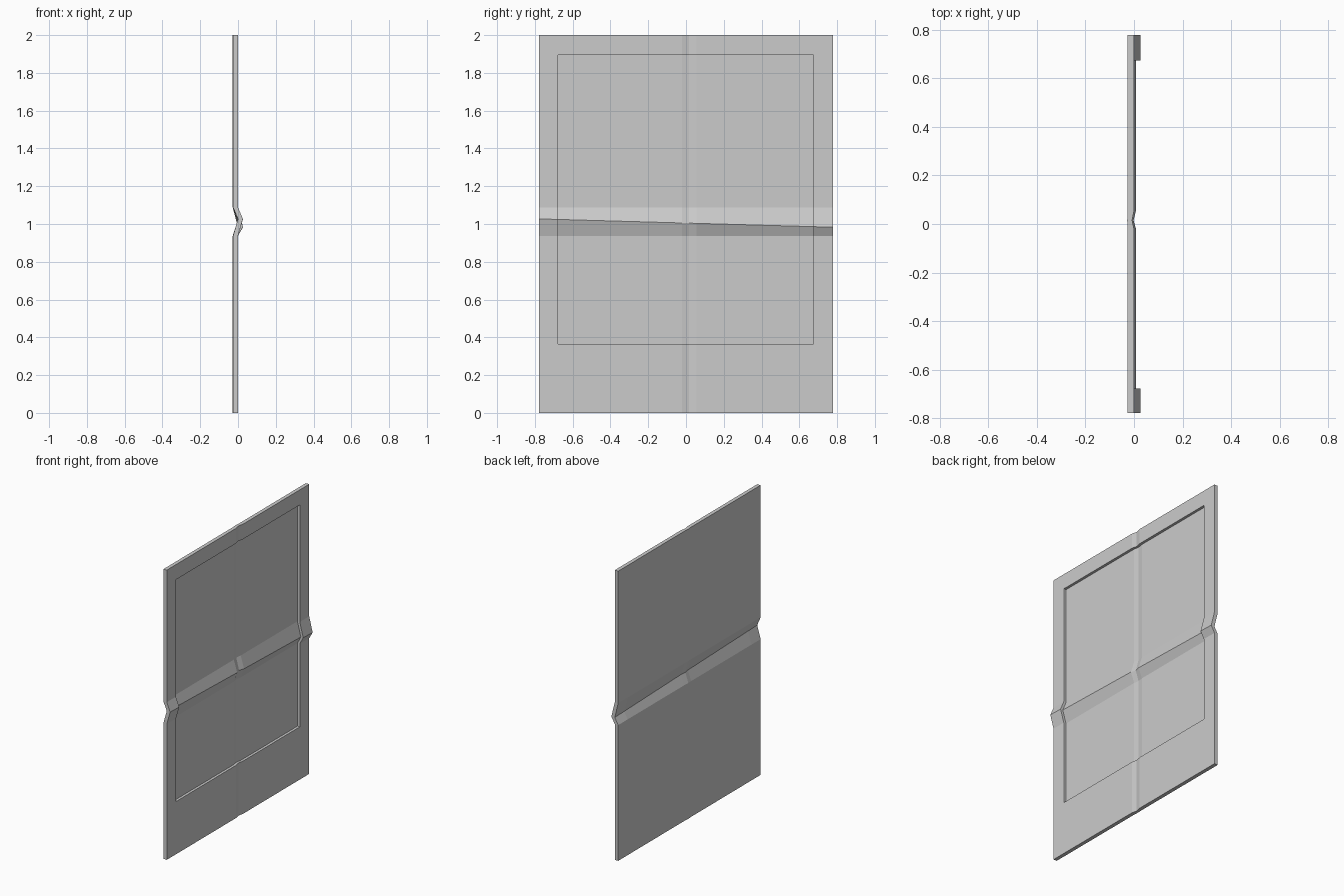
import bpy, bmesh

if "Cube" in bpy.data.objects:
    bpy.data.objects.remove(bpy.data.objects["Cube"])

# Grid lines of the card: outer border, recess border, crease lines
ys = [-0.777, -0.678, -0.02, 0.015, 0.055, 0.674, 0.777]
zs = [0.0, 0.364, 0.937, 1.005, 1.088, 1.896, 2.0]
BACK, FLOOR, FRONT = -0.026, -0.018, 0.0
FOLD = 0.026  # height of the horizontal crease


def place(level, i, j):
    """Point of a sheet layer, bent by the two creases."""
    x, y, z = level, ys[i], zs[j]
    if j == 3:                       # horizontal crease, slightly slanted
        x += FOLD
        z -= 0.022 * y / 0.777
    if i == 3:                       # shallow vertical crease
        x -= 0.002 if level == BACK else 0.008 if level == FRONT else 0.006
        if j == 3:
            x -= 0.004
    return x, y, z


bm = bmesh.new()
cache = {}


def vert(level, i, j):
    key = (level, i, j)
    if key not in cache:
        cache[key] = bm.verts.new(place(level, i, j))
    return cache[key]


def wall(a, b, low, high):
    bm.faces.new([vert(low, *a), vert(low, *b), vert(high, *b), vert(high, *a)])


n = 6
for i in range(n):
    for j in range(n):
        # Front frame or sunken picture area, and the back sheet
        level = FLOOR if 1 <= i < n - 1 and 1 <= j < n - 1 else FRONT
        ring = [(i, j), (i + 1, j), (i + 1, j + 1), (i, j + 1)]
        bm.faces.new([vert(level, *p) for p in ring])
        bm.faces.new([vert(BACK, *p) for p in reversed(ring)])

# Outer rim and recess walls
for lo, hi, base in ((0, n, BACK), (1, n - 1, FLOOR)):
    for k in range(lo, hi):
        for s in (lo, hi):
            wall((k, s), (k + 1, s), base, FRONT)
            wall((s, k), (s, k + 1), base, FRONT)

bmesh.ops.recalc_face_normals(bm, faces=bm.faces[:])
mesh = bpy.data.meshes.new("creased_photo_card")
bm.to_mesh(mesh)
bm.free()
card = bpy.data.objects.new("creased_photo_card", mesh)
bpy.context.collection.objects.link(card)
